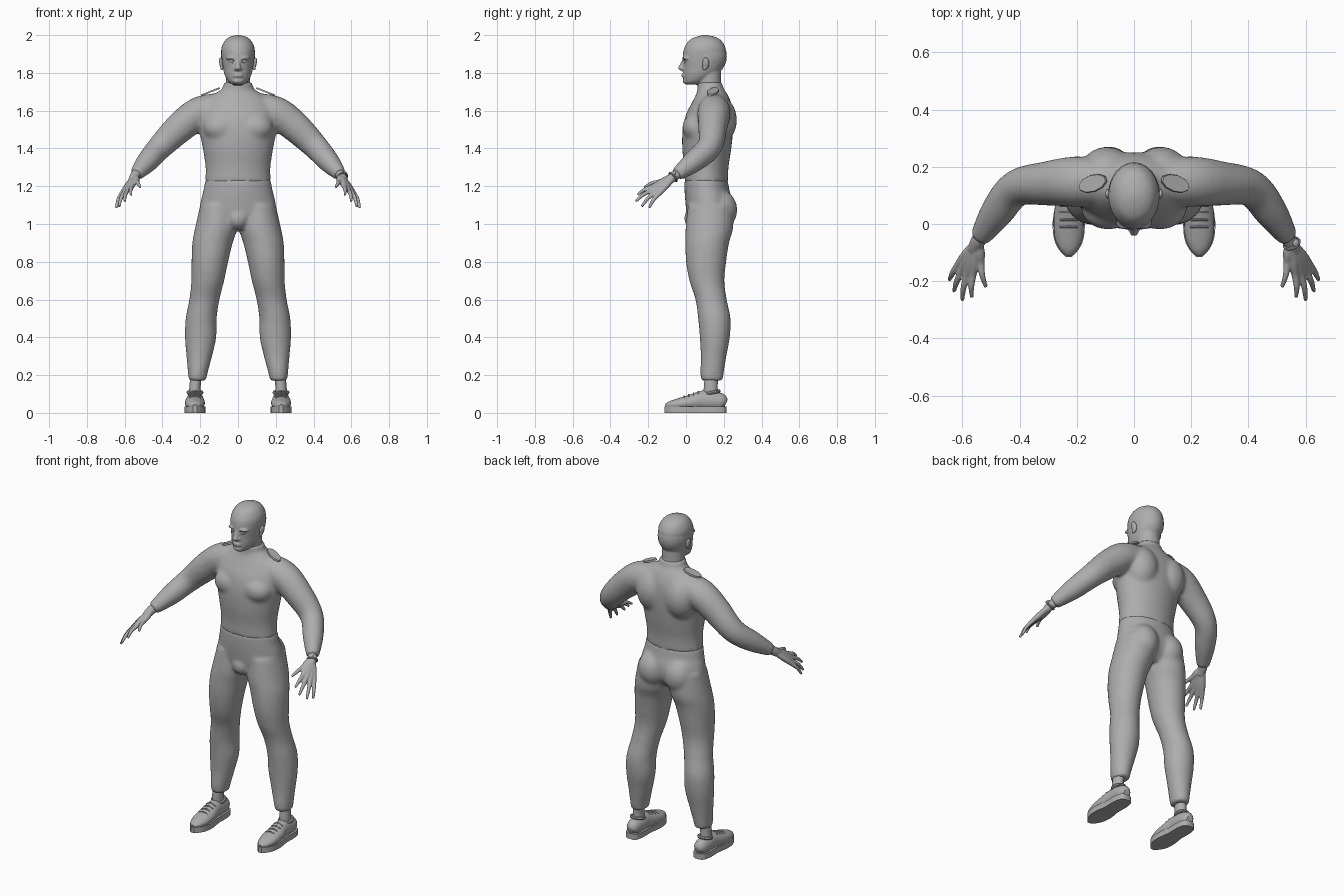
import bpy
import bmesh
import math
from mathutils import Vector, Matrix

default_cube = bpy.data.objects.get("Cube")
if default_cube:
    bpy.data.objects.remove(default_cube)

grey = bpy.data.materials.new("plain_grey")
grey.use_nodes = True
GREY = (0.42, 0.42, 0.42, 1)
grey.diffuse_color = GREY
grey.node_tree.nodes["Principled BSDF"].inputs["Base Color"].default_value = GREY
UP = Vector((0, 0, 1))
SIDES = (1, -1)


def spline(points, steps=5):
    """Smooth curve through points of any dimension."""
    pts = [Vector(p) for p in points]
    out = []
    for i in range(len(pts) - 1):
        a, b, c, d = pts[max(i - 1, 0)], pts[i], pts[i + 1], pts[min(i + 2, len(pts) - 1)]
        for k in range(steps):
            t = k / steps
            out.append(b + (c - a) * (t / 2) + (a * 2 - b * 5 + c * 4 - d) * (t * t / 2)
                       + (b * 3 - a - c * 3 + d) * (t ** 3 / 2))
    return out + [pts[-1]]


def loft(bm, points, side=1, upright=False, count=24):
    """Closed tube through (x, y, z, radius, radius) sections."""
    secs = spline(points)
    centres = [Vector((s[0] * side, s[1], s[2])) for s in secs]
    rings = []
    for i, s in enumerate(secs):
        u, v = Vector((1, 0, 0)), Vector((0, 1, 0))
        if not upright:
            along = (centres[min(i + 1, len(secs) - 1)] - centres[max(i - 1, 0)]).normalized()
            u = along.cross(UP).normalized()
            v = u.cross(along)
        angles = [math.tau * k / count for k in range(count)]
        rings.append([bm.verts.new(centres[i] + u * s[3] * math.cos(a) + v * s[4] * math.sin(a))
                      for a in angles])
    for low, high in zip(rings, rings[1:]):
        for k in range(count):
            n = (k + 1) % count
            bm.faces.new((low[k], low[n], high[n], high[k]))
    bm.faces.new(rings[0])
    bm.faces.new(rings[-1])


def column(bm, rows, side=1):
    """Upright loft from (x, z, half width, front y, back y) rows."""
    loft(bm, [(x, (f + b) / 2, z, w, (b - f) / 2) for x, z, w, f, b in rows], side, True, 32)


def blob(bm, centre, radii, tilt=0):
    matrix = Matrix.Translation(centre) @ Matrix.Rotation(tilt, 4, "Y") @ Matrix.Diagonal((*radii, 1))
    bmesh.ops.create_uvsphere(bm, u_segments=24, v_segments=14, radius=1, matrix=matrix)


def ring(bm, centre, axis, major, minor):
    """Small torus around an axis."""
    turn = UP.rotation_difference(axis).to_matrix()
    loops = []
    for i in range(24):
        a = math.tau * i / 24
        out = Vector((math.cos(a), math.sin(a), 0))
        loops.append([bm.verts.new(Vector(centre) + turn @ (
            out * (major + minor * math.cos(math.tau * k / 8)) + UP * minor * math.sin(math.tau * k / 8)))
            for k in range(8)])
    for i in range(24):
        a, b = loops[i], loops[(i + 1) % 24]
        for k in range(8):
            n = (k + 1) % 8
            bm.faces.new((a[k], b[k], b[n], a[n]))


def finish(bm, name, voxel=0, smooth=0, cutter=None):
    """Turn a bmesh into an object, optionally fused and softened."""
    bmesh.ops.recalc_face_normals(bm, faces=bm.faces)
    mesh = bpy.data.meshes.new(name)
    bm.to_mesh(mesh)
    bm.free()
    mesh.materials.append(grey)
    mesh.shade_smooth()
    obj = bpy.data.objects.new(name, mesh)
    bpy.context.collection.objects.link(obj)
    if voxel:
        fuse = obj.modifiers.new("fuse", "REMESH")
        fuse.mode, fuse.voxel_size, fuse.use_smooth_shade = "VOXEL", voxel, True
    else:
        mesh.set_sharp_from_angle(angle=math.radians(40))
    if cutter:
        cut = obj.modifiers.new("cut", "BOOLEAN")
        cut.operation, cut.object = "DIFFERENCE", cutter
    if smooth:
        soft = obj.modifiers.new("soften", "SMOOTH")
        soft.factor, soft.iterations = 0.5, smooth
    return obj


# Sweater: torso, chest, shoulder blades and sleeves
bm = bmesh.new()
column(bm, [(0, 1.22, .175, -.008, .222), (0, 1.3, .172, -.01, .225), (0, 1.4, .187, -.02, .24),
            (0, 1.5, .205, -.018, .25), (0, 1.58, .205, .0, .25), (0, 1.64, .18, .03, .24),
            (0, 1.69, .125, .055, .218), (0, 1.715, .084, .06, .2), (0, 1.75, .077, .058, .192)])
for s in SIDES:
    blob(bm, (s * .09, .055, 1.51), (.095, .075, .075))
    blob(bm, (s * .095, .17, 1.55), (.1, .1, .13))
    loft(bm, [(.08, .145, 1.605, .08, .09), (.2, .148, 1.588, .088, .088), (.3, .142, 1.517, .078, .082),
              (.41, .125, 1.41, .065, .068), (.48, .04, 1.33, .058, .058), (.54, -.05, 1.262, .036, .036)], s)
finish(bm, "sweater", .011, 7)

# Trousers: hips, seat and legs
bm = bmesh.new()
column(bm, [(0, .99, .14, .03, .2), (0, 1.05, .2, .005, .24), (0, 1.12, .198, -.004, .245),
            (0, 1.18, .183, -.008, .23), (0, 1.24, .173, -.008, .22)])
blob(bm, (0, .045, 1.03), (.06, .055, .06))
for s in SIDES:
    blob(bm, (s * .088, .17, 1.075), (.092, .102, .11))
    column(bm, [(.1, 1.1, .1, .01, .25), (.115, .98, .112, -.002, .25), (.135, .9, .107, -.003, .228),
                (.149, .8, .097, .0, .213), (.16, .7, .087, .018, .203), (.178, .6, .08, .05, .216),
                (.195, .5, .082, .064, .236), (.198, .4, .083, .073, .232), (.205, .3, .068, .078, .214),
                (.213, .21, .052, .076, .2), (.215, .17, .046, .08, .195)], s)
finish(bm, "trousers", .011, 6)

# Head: skull, neck, nose, brow, lips and ears
bm = bmesh.new()
for s in SIDES:
    blob(bm, (s * .034, -.022, 1.862), (.02, .022, .011))
sockets = finish(bm, "eye_socket_cutter")
sockets.hide_render = True
sockets.hide_set(True)
bm = bmesh.new()
column(bm, [(0, 1.66, .066, .07, .19), (0, 1.75, .064, .06, .186), (0, 1.82, .064, .05, .185)])
column(bm, [(0, 1.738, .028, .0, .07), (0, 1.755, .052, -.01, .11), (0, 1.79, .071, -.016, .165),
            (0, 1.83, .08, -.016, .197), (0, 1.88, .087, -.018, .211), (0, 1.93, .088, -.01, .21),
            (0, 1.97, .07, .015, .188), (0, 1.99, .045, .05, .155), (0, 2, .012, .09, .115)])
blob(bm, (0, .002, 1.757), (.03, .02, .016))
loft(bm, [(0, -.008, 1.875, .01, .01), (0, -.02, 1.845, .011, .012), (0, -.029, 1.825, .016, .014),
          (0, -.016, 1.812, .014, .01)], upright=True)
for s in SIDES:
    blob(bm, (s * .036, .004, 1.88), (.028, .023, .009), s * .12)
    blob(bm, (s * .013, -.014, 1.822), (.011, .012, .009))
for z in (1.781, 1.791):
    blob(bm, (0, -.012, z), (.026, .012, .0055))
finish(bm, "head", .0055, 2, sockets)
bm = bmesh.new()
for s in SIDES:
    blob(bm, (s * .034, .006, 1.862), (.015, .016, .012))
finish(bm, "eyes")
bm = bmesh.new()
for s in SIDES:
    blob(bm, (s * .088, .105, 1.85), (.011, .019, .032), s * .2)
    blob(bm, (s * .086, .098, 1.827), (.008, .011, .014))
finish(bm, "ears", .004, 2)

# Cropped hair: thin cap trimmed along a sloping hairline
bm = bmesh.new()
blob(bm, (0, .103, 1.888), (.09, .113, .112))
bmesh.ops.bisect_plane(bm, geom=bm.verts[:] + bm.edges[:] + bm.faces[:], plane_co=(0, .1, 1.885),
                       plane_no=(0, .6, .8), clear_inner=True)
finish(bm, "cropped_hair")

# Hands: palm fan and digits, each running wrist, knuckle, joint, tip
digits = [((.563, -.178, 1.197), (.566, -.256, 1.155)), ((.584, -.178, 1.18), (.6, -.266, 1.12)),
          ((.602, -.163, 1.167), (.629, -.235, 1.092)), ((.615, -.143, 1.16), (.645, -.195, 1.085)),
          ((.535, -.135, 1.225), (.517, -.22, 1.195))]
for s, label in zip(SIDES, ("left", "right")):
    bm = bmesh.new()
    wrist = Vector((.545, -.06, 1.255))
    loft(bm, [(.527, -.03, 1.278, .026, .026), (*wrist, .026, .026), (.56, -.09, 1.23, .022, .022)], s)
    for root, tip in digits:
        root, tip = Vector(root), Vector(tip)
        joint = root.lerp(tip, .5) + Vector((.004, -.003, .006))
        loft(bm, [(*wrist, .017, .017), (*wrist.lerp(root, .6), .019, .017), (*root, .013, .013),
                  (*joint, .0105, .0105), (*tip, .007, .007)], s, count=12)
    finish(bm, label + "_hand", .0045, 2)

# Wristband on the left arm
bm = bmesh.new()
ring(bm, (.551, -.068, 1.249), Vector((.3, -.7, -.6)), .027, .006)
blob(bm, (.566, -.066, 1.27), (.014, .014, .008), .6)
finish(bm, "wristband")

# Shoulder patches: thin tilted plates
for s, label in zip(SIDES, ("left", "right")):
    bm = bmesh.new()
    place = (Matrix.Translation((s * .145, .142, 1.701)) @ Matrix.Rotation(s * .38, 4, "Y")
             @ Matrix.Rotation(-s * .3, 4, "Z") @ Matrix.Diagonal((.056, .03, 1, 1)))
    bmesh.ops.create_cone(bm, cap_ends=True, segments=10, radius1=1, radius2=.94, depth=.009, matrix=place)
    finish(bm, label + "_shoulder_patch")

# Shoes: sole, upper, collar, laces and ankle
outline = [(.215, .018), (.2, .037), (.15, .047), (.08, .046), (.01, .056),
           (-.05, .052), (-.09, .034), (-.115, .01)]
for s, label in zip(SIDES, ("left", "right")):
    mid = s * .228
    bm = bmesh.new()
    edge = spline(outline, 3)
    loop = [(mid + w, y) for y, w in edge] + [(mid - w, y) for y, w in reversed(edge)]
    base = bm.faces.new([bm.verts.new((x, y, 0)) for x, y in loop])
    raised = bmesh.ops.extrude_face_region(bm, geom=[base])["geom"]
    bmesh.ops.translate(bm, vec=UP * .034, verts=[v for v in raised if isinstance(v, bmesh.types.BMVert)])
    finish(bm, label + "_sole")
    bm = bmesh.new()
    loft(bm, [(.228, .212, .05, .02, .02), (.228, .19, .058, .037, .043), (.228, .14, .064, .043, .05),
              (.228, .09, .066, .044, .052), (.228, .03, .056, .052, .042), (.228, -.04, .046, .05, .031),
              (.228, -.085, .04, .034, .022), (.228, -.11, .035, .011, .01)], s)
    ring(bm, (mid, .14, .108), Vector((0, -.2, 1)), .036, .009)
    finish(bm, label + "_shoe_upper")
    bm = bmesh.new()
    for i in range(4):
        y = .065 - i * .025
        z = .113 - i * .008
        loft(bm, [(.197, y, z - .012, .004, .004), (.228, y, z, .004, .004), (.259, y, z - .012, .004, .004)],
             s, count=8)
    finish(bm, label + "_laces")
    bm = bmesh.new()
    column(bm, [(.228, .08, .033, .095, .175), (.228, .13, .03, .094, .168), (.222, .2, .03, .1, .17)], s)
    finish(bm, label + "_ankle")
